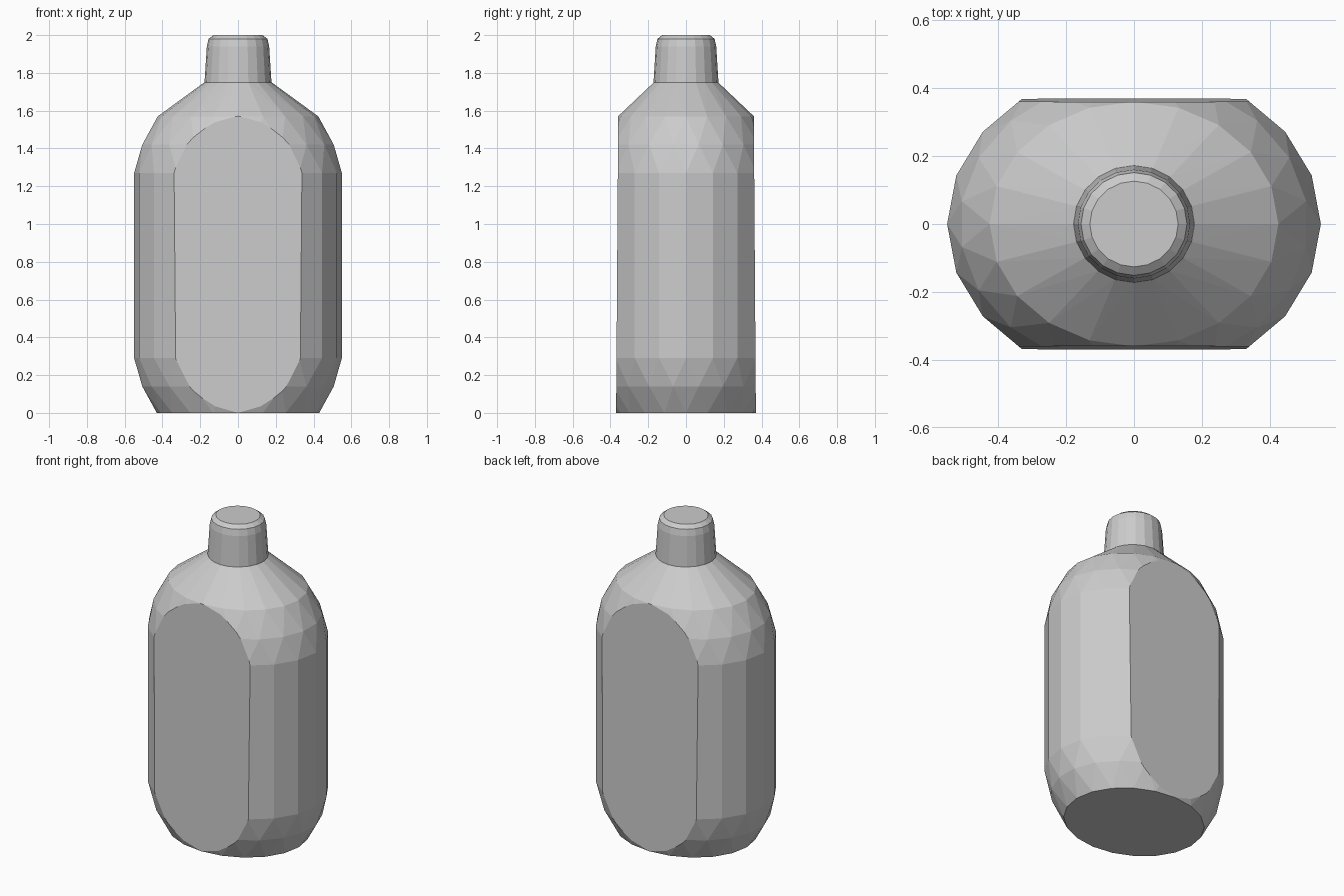
import bpy, bmesh
from math import cos, sin, tau
from mathutils import Vector

cube = bpy.data.objects.get("Cube")
if cube:
    bpy.data.objects.remove(cube)

SIDES = 20

grey = bpy.data.materials.new("light grey")
grey.use_nodes = True
grey.diffuse_color = (0.6, 0.6, 0.6, 1)
grey.node_tree.nodes["Principled BSDF"].inputs["Base Color"].default_value = (0.6, 0.6, 0.6, 1)


def add_ring(bm, half_width, half_depth, z, twist=0.0):
    for i in range(SIDES):
        a = tau * (i + twist) / SIDES
        bm.verts.new((half_width * cos(a), half_depth * sin(a), z))


def hull(bm):
    bmesh.ops.convex_hull(bm, input=bm.verts[:])
    bmesh.ops.dissolve_limit(bm, angle_limit=0.01, verts=bm.verts[:], edges=bm.edges[:])


def make_object(bm, name):
    bmesh.ops.recalc_face_normals(bm, faces=bm.faces[:])
    mesh = bpy.data.meshes.new(name)
    bm.to_mesh(mesh)
    bm.free()
    mesh.materials.append(grey)
    obj = bpy.data.objects.new(name, mesh)
    bpy.context.collection.objects.link(obj)
    return obj


# Body: oval rings with staggered facets at the shoulders and foot
bm = bmesh.new()
for width, depth, z, twist in [
    (0.43, 0.37, 0.0, 0), (0.513, 0.43, 0.14, 0.5), (0.55, 0.462, 0.29, 0),
    (0.55, 0.462, 1.27, 0), (0.513, 0.43, 1.42, 0.5), (0.425, 0.36, 1.57, 0),
    (0.178, 0.17, 1.75, 0),
]:
    add_ring(bm, width, depth, z, twist)
hull(bm)

# Flat front and back, leaning in slightly towards the top
for side in (-1, 1):
    cut = bmesh.ops.bisect_plane(
        bm, geom=bm.verts[:] + bm.edges[:] + bm.faces[:],
        plane_co=Vector((0, side * 0.37, 0)), plane_no=Vector((0, side, 0.007)),
        clear_outer=True)
    rim = [e for e in cut["geom_cut"] if isinstance(e, bmesh.types.BMEdge)]
    bmesh.ops.holes_fill(bm, edges=rim, sides=0)
make_object(bm, "bottle_body")

# Neck cap: tapered cylinder with a rounded top edge
bm = bmesh.new()
for radius, z in [(0.178, 1.74), (0.165, 1.94), (0.156, 1.98), (0.13, 2.0)]:
    add_ring(bm, radius, radius * 0.97, z)
hull(bm)
cap = make_object(bm, "bottle_cap")
